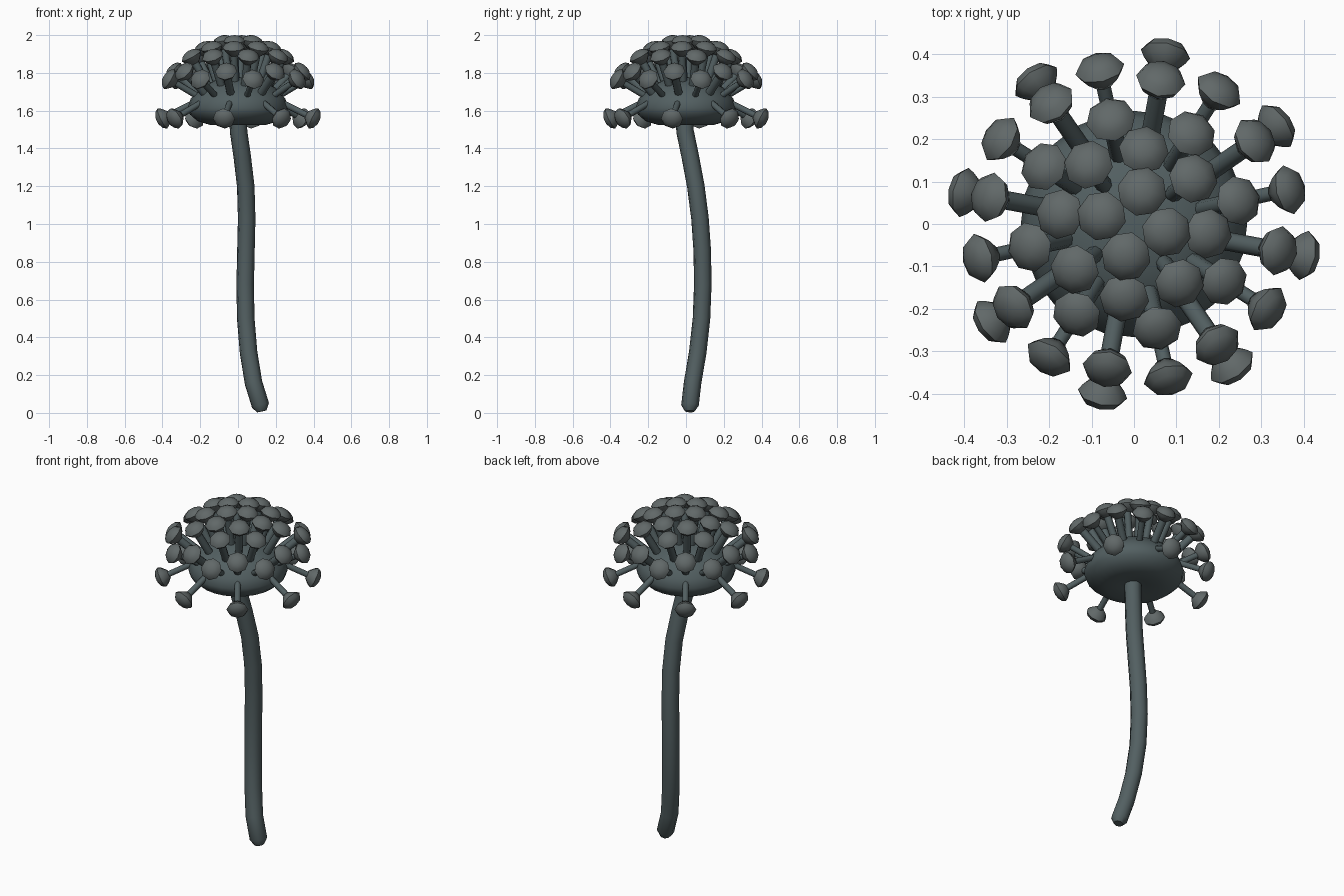
import bpy, bmesh, math
from mathutils import Vector

if "Cube" in bpy.data.objects:
    bpy.data.objects.remove(bpy.data.objects["Cube"])


def material(name, rgb):
    m = bpy.data.materials.new(name)
    m.diffuse_color = (*rgb, 1)
    m.use_nodes = True
    m.node_tree.nodes["Principled BSDF"].inputs["Base Color"].default_value = m.diffuse_color
    return m


slate = material("dark_slate", (.085, .115, .12))
slate_light = material("light_slate", (.12, .14, .14))


def add_lathe(bm, profile, sides, origin=Vector((0, 0, 0)), axis=Vector((0, 0, 1))):
    """Revolve (radius, height) pairs around an axis; ends are closed."""
    rot = axis.to_track_quat('Z', 'Y')
    rings = []
    for r, h in profile:
        n = 1 if r == 0 else sides
        rings.append([bm.verts.new(origin + rot @ Vector((
            r * math.cos(2 * math.pi * k / sides),
            r * math.sin(2 * math.pi * k / sides), h))) for k in range(n)])
    for a, b in zip(rings, rings[1:]):
        for k in range(sides):
            j = (k + 1) % sides
            if len(a) == 1:
                bm.faces.new((a[0], b[j], b[k]))
            elif len(b) == 1:
                bm.faces.new((a[k], a[j], b[0]))
            else:
                bm.faces.new((a[k], a[j], b[j], b[k]))


def finish(bm, name, angle, mat):
    bmesh.ops.recalc_face_normals(bm, faces=bm.faces)
    me = bpy.data.meshes.new(name)
    bm.to_mesh(me)
    bm.free()
    me.materials.append(mat)
    ob = bpy.data.objects.new(name, me)
    bpy.context.collection.objects.link(ob)
    bpy.ops.object.select_all(action='DESELECT')
    ob.select_set(True)
    bpy.context.view_layer.objects.active = ob
    bpy.ops.object.shade_smooth_by_angle(angle=math.radians(angle))


# Curved stem with a tapered foot
path = [(.126, .02, .008, .55), (.119, .021, .04, 1), (.082, .035, .16, 1),
        (.056, .062, .32, 1), (.041, .082, .5, 1), (.038, .089, .68, 1),
        (.042, .086, .86, 1), (.046, .074, 1.03, 1), (.041, .052, 1.2, 1),
        (.022, .022, 1.36, 1), (.003, -.005, 1.49, 1), (0, -.01, 1.6, 1)]
cu = bpy.data.curves.new("stem", 'CURVE')
cu.dimensions = '3D'
cu.bevel_depth = .047
cu.bevel_resolution = 2
cu.use_fill_caps = True
cu.materials.append(slate)
sp = cu.splines.new('POLY')
sp.points.add(len(path) - 1)
for p, (x, y, z, r) in zip(sp.points, path):
    p.co = (x, y, z, 1)
    p.radius = r
stem = bpy.data.objects.new("stem", cu)
bpy.context.collection.objects.link(stem)
bpy.context.view_layer.objects.active = stem
stem.select_set(True)
bpy.ops.object.convert(target='MESH')
bpy.ops.object.shade_smooth_by_angle(angle=math.radians(60))

# Domed flower base
bm = bmesh.new()
add_lathe(bm, [(0, 1.545), (.07, 1.535), (.15, 1.525), (.215, 1.545), (.255, 1.58),
               (.267, 1.615), (.25, 1.665), (.195, 1.725), (.11, 1.765), (0, 1.78)], 24)
finish(bm, "flower_base", 60, slate)

# Rings of stalked buds: count, start angle, root (r, z), tip (r, z), stalk radius
rings = [(8, 34.5, (.19, 1.665), (.404, 1.56), .017),
         (8, 12.5, (.19, 1.66), (.370, 1.765), .017),
         (8, 34.5, (.19, 1.67), (.343, 1.805), .022),
         (8, 12.5, (.14, 1.69), (.250, 1.885), .021),
         (8, 37.5, (.10, 1.71), (.175, 1.93), .020),
         (4, 76.0, (.04, 1.72), (.078, 1.963), .020)]
bud = [(0, -.038), (.024, -.038), (.05, -.012), (.059, .004), (.046, .023),
       (.024, .033), (0, .037)]
stalks, buds = bmesh.new(), bmesh.new()
for count, start, root, tip, rad in rings:
    for k in range(count):
        a = math.radians(start + 360 * k / count)
        c, s = math.cos(a), math.sin(a)
        p0 = Vector((root[0] * c, root[0] * s, root[1]))
        p1 = Vector((tip[0] * c, tip[0] * s, tip[1]))
        d = p1 - p0
        length = d.length
        d.normalize()
        add_lathe(stalks, [(0, 0), (rad, 0), (rad, length - .02), (0, length - .02)], 8, p0, d)
        add_lathe(buds, bud, 8, p1, d)
finish(stalks, "bud_stalks", 50, slate)
finish(buds, "buds", 55, slate_light)
